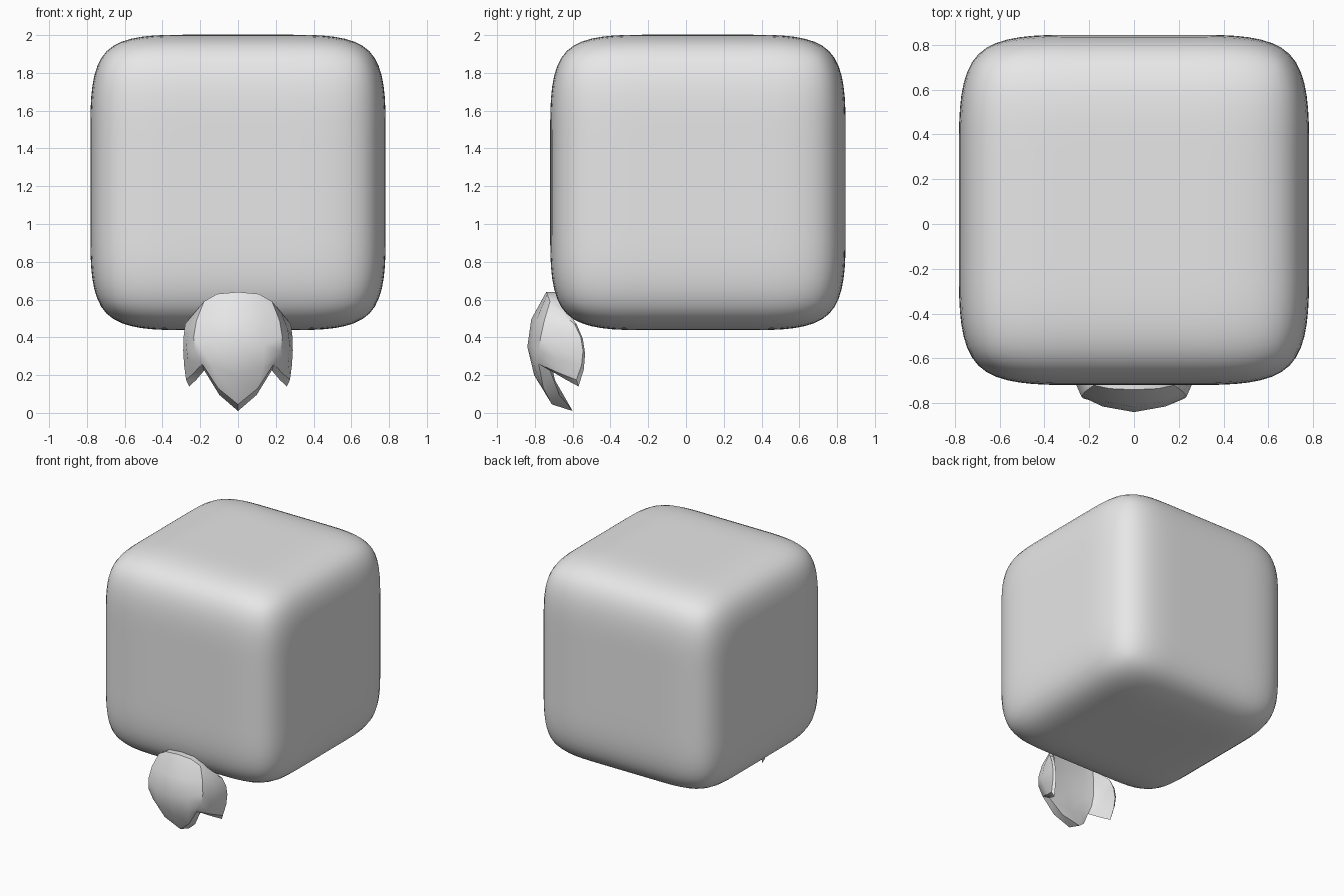
import bpy, bmesh
from mathutils import Vector

old = bpy.data.objects.get("Cube")
if old:
    bpy.data.objects.remove(old, do_unlink=True)

grey = bpy.data.materials.new("plain_grey")
grey.use_nodes = True
grey.diffuse_color = (0.8, 0.8, 0.8, 1)
grey.node_tree.nodes["Principled BSDF"].inputs["Base Color"].default_value = (0.8, 0.8, 0.8, 1)


def finish(name, bm, angle):
    """Turn a bmesh into a grey, smooth-shaded object."""
    bmesh.ops.recalc_face_normals(bm, faces=bm.faces)
    mesh = bpy.data.meshes.new(name)
    bm.to_mesh(mesh)
    bm.free()
    mesh.materials.append(grey)
    obj = bpy.data.objects.new(name, mesh)
    bpy.context.collection.objects.link(obj)
    bpy.ops.object.select_all(action='DESELECT')
    obj.select_set(True)
    bpy.context.view_layer.objects.active = obj
    bpy.ops.object.shade_smooth_by_angle(angle=angle)
    return obj


# Soft block: a cube cut in thirds and rounded by subdivision
bm = bmesh.new()
bmesh.ops.create_cube(bm, size=1.564)
bmesh.ops.subdivide_edges(bm, edges=bm.edges[:], cuts=2, use_grid_fill=True)
bmesh.ops.translate(bm, verts=bm.verts, vec=(0, 0.063, 1.22))
block = finish("soft_block", bm, 3.14)
sub = block.modifiers.new("rounding", 'SUBSURF')
sub.levels = sub.render_levels = 3

# Petal cup: columns from the middle to the side, each as top, belly and bottom
COLUMNS = [
    ((0, -.74, .64), (0, -.84, .35), (0, -.71, .045)),
    ((.11, -.735, .63), (.14, -.815, .36), (.105, -.755, .13)),
    ((.18, -.72, .59), (.235, -.77, .40), (.19, -.78, .26)),
    ((.23, -.66, .53), (.275, -.68, .36), (.235, -.67, .21)),
    ((.28, -.59, .47), (.29, -.545, .33), (.275, -.58, .175)),
]
ROWS = 4
SIDE = len(COLUMNS) - 1


def outer_point(col, t):
    """Smooth curve through the three points of a column."""
    top, belly, bottom = (Vector(p) for p in COLUMNS[abs(col)])
    p = top * (1 - t) * (1 - 2 * t) + belly * 4 * t * (1 - t) + bottom * t * (2 * t - 1)
    if col < 0:
        p.x = -p.x
    return p


def inner_point(col, t):
    """Inside wall: thick at the middle, thin at the sides."""
    p = outer_point(col, t)
    depth = 0.11 * (1 - 0.9 * abs(col) / SIDE)
    return Vector((p.x * 0.94, p.y + depth, p.z - 0.035 * t))


bm = bmesh.new()
cols = range(-SIDE, SIDE + 1)
walls = [[[bm.verts.new(point(c, r / ROWS)) for r in range(ROWS + 1)] for c in cols]
         for point in (outer_point, inner_point)]
for wall in walls:
    for a, b in zip(wall, wall[1:]):
        for r in range(ROWS):
            bm.faces.new((a[r], a[r + 1], b[r + 1], b[r]))

# Rims joining the outside and inside walls
outer, inner = walls
for c in range(2 * SIDE):
    for r in (0, ROWS):
        bm.faces.new((outer[c][r], outer[c + 1][r], inner[c + 1][r], inner[c][r]))
for r in range(ROWS):
    for c in (0, -1):
        bm.faces.new((outer[c][r], outer[c][r + 1], inner[c][r + 1], inner[c][r]))
finish("petal_cup", bm, 0.6)
